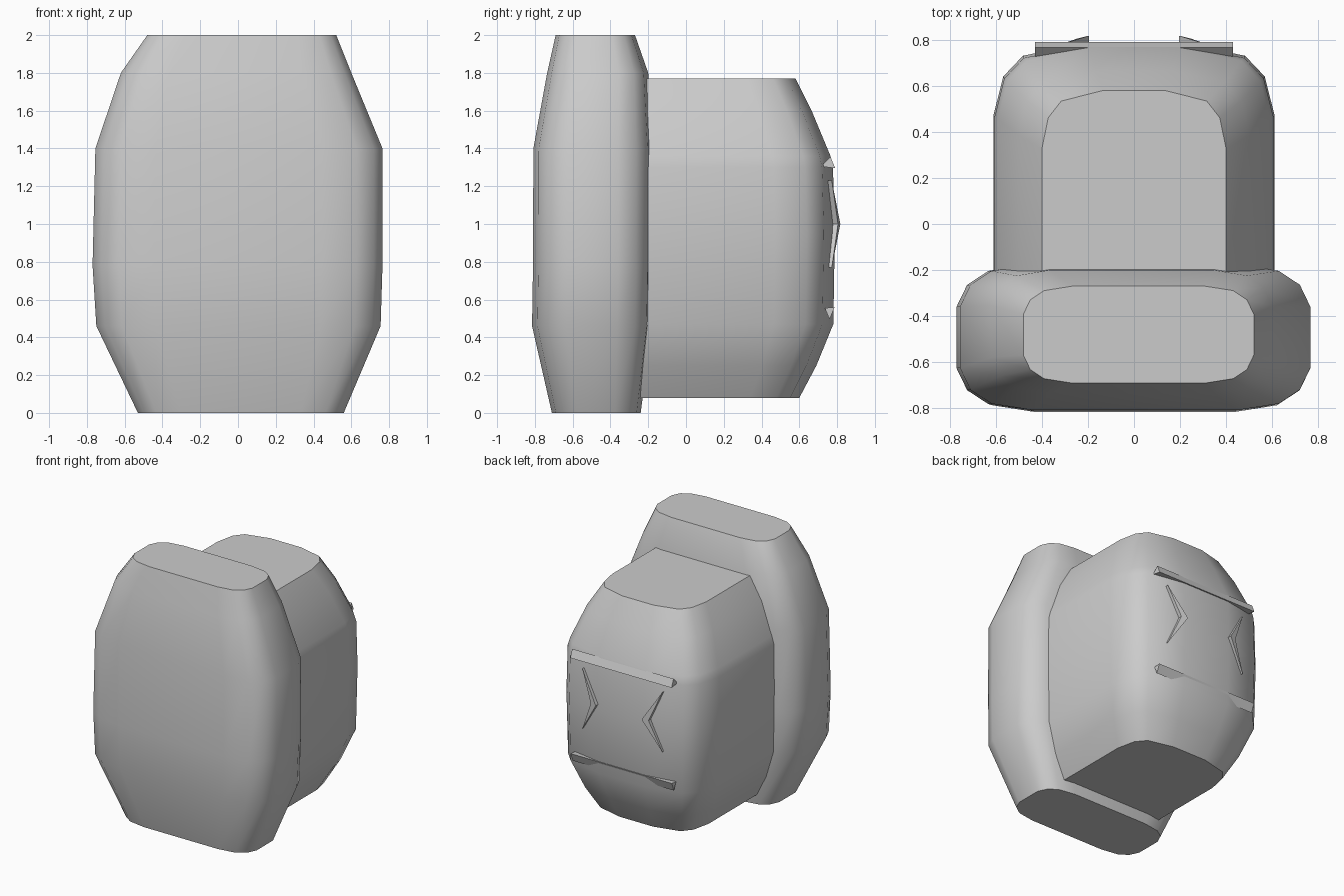
import bpy, bmesh, math

if "Cube" in bpy.data.objects:
    bpy.data.objects.remove(bpy.data.objects["Cube"])


def finish(bm, name, angle=40):
    bmesh.ops.recalc_face_normals(bm, faces=bm.faces)
    me = bpy.data.meshes.new(name)
    bm.to_mesh(me)
    bm.free()
    ob = bpy.data.objects.new(name, me)
    bpy.context.collection.objects.link(ob)
    bpy.ops.object.select_all(action='DESELECT')
    ob.select_set(True)
    bpy.context.view_layer.objects.active = ob
    bpy.ops.object.shade_smooth_by_angle(angle=math.radians(angle))
    return ob


def loft(name, rings, angle=50):
    bm = bmesh.new()
    loops = [[bm.verts.new(p) for p in r] for r in rings]
    n = len(loops[0])
    for a, b in zip(loops, loops[1:]):
        for i in range(n):
            j = (i + 1) % n
            bm.faces.new((a[i], a[j], b[j], b[i]))
    bm.faces.new(loops[0])
    bm.faces.new(loops[-1])
    return finish(bm, name, angle)


# Front slab: rounded section stacked upward (z, x left, x right, y front, y back)
quarter = [(1, .42), (.94, .72), (.82, .91), (.58, 1)]
section = (quarter + [(-x, y) for x, y in reversed(quarter)]
           + [(-x, -y) for x, y in quarter]
           + [(x, -y) for x, y in reversed(quarter)])
levels = [(0, -.53, .56, -.71, -.24), (.46, -.75, .755, -.815, -.18),
          (.78, -.77, .765, -.81, -.175), (1.4, -.755, .765, -.808, -.175),
          (1.8, -.62, .60, -.735, -.20), (2, -.48, .52, -.69, -.27)]
rings = []
for z, xl, xr, yf, yb in levels:
    cx, hx, cy, hy = (xl + xr) / 2, (xr - xl) / 2, (yf + yb) / 2, (yb - yf) / 2
    rings.append([(cx + hx * x, cy + hy * y, z) for x, y in section])
loft("front_slab", rings)

# Rear block: flat where it meets the slab, rounded at the back (z, half width, y back)
FRONT = -.27
half = [(1, 0), (1, .70), (.93, .86), (.79, .945), (.33, 1)]
section = half + [(-x, y) for x, y in reversed(half)]
levels = [(.08, .43, .60), (.25, .52, .69), (.47, .60, .78), (.95, .61, .788),
          (1.3, .605, .778), (1.36, .59, .765), (1.6, .50, .665), (1.77, .40, .58)]
loft("rear_block", [[(w * x, FRONT + (yb - FRONT) * y, z) for x, y in section]
                    for z, w, yb in levels])


# Three-sided bars running across
def bar(name, half_x, tri):
    loft(name, [[(x, y, z) for y, z in tri] for x in (-half_x, half_x)], 30)


bar("upper_back_bar", .43, [(.715, 1.305), (.79, 1.295), (.765, 1.355)])
bar("lower_back_bar", .43, [(.735, .555), (.787, .56), (.76, .495)])
bar("side_bar", .54, [(-.18, 1.485), (-.12, 1.485), (-.15, 1.42)])

# Pair of pointed chevrons on the back
for s, side in ((1, "right"), (-1, "left")):
    bm = bmesh.new()
    outline = [(.195, .817, 1.0), (.34, .772, 1.23), (.245, .805, 1.0), (.34, .772, .77)]
    f = [bm.verts.new((s * x, y, z)) for x, y, z in outline]
    b = [bm.verts.new((s * x, .74, z)) for x, y, z in outline]
    for v in (f, b):
        bm.faces.new((v[0], v[1], v[2]))
        bm.faces.new((v[0], v[2], v[3]))
    for i in range(4):
        j = (i + 1) % 4
        bm.faces.new((f[i], f[j], b[j], b[i]))
    finish(bm, side + "_chevron", 30)
